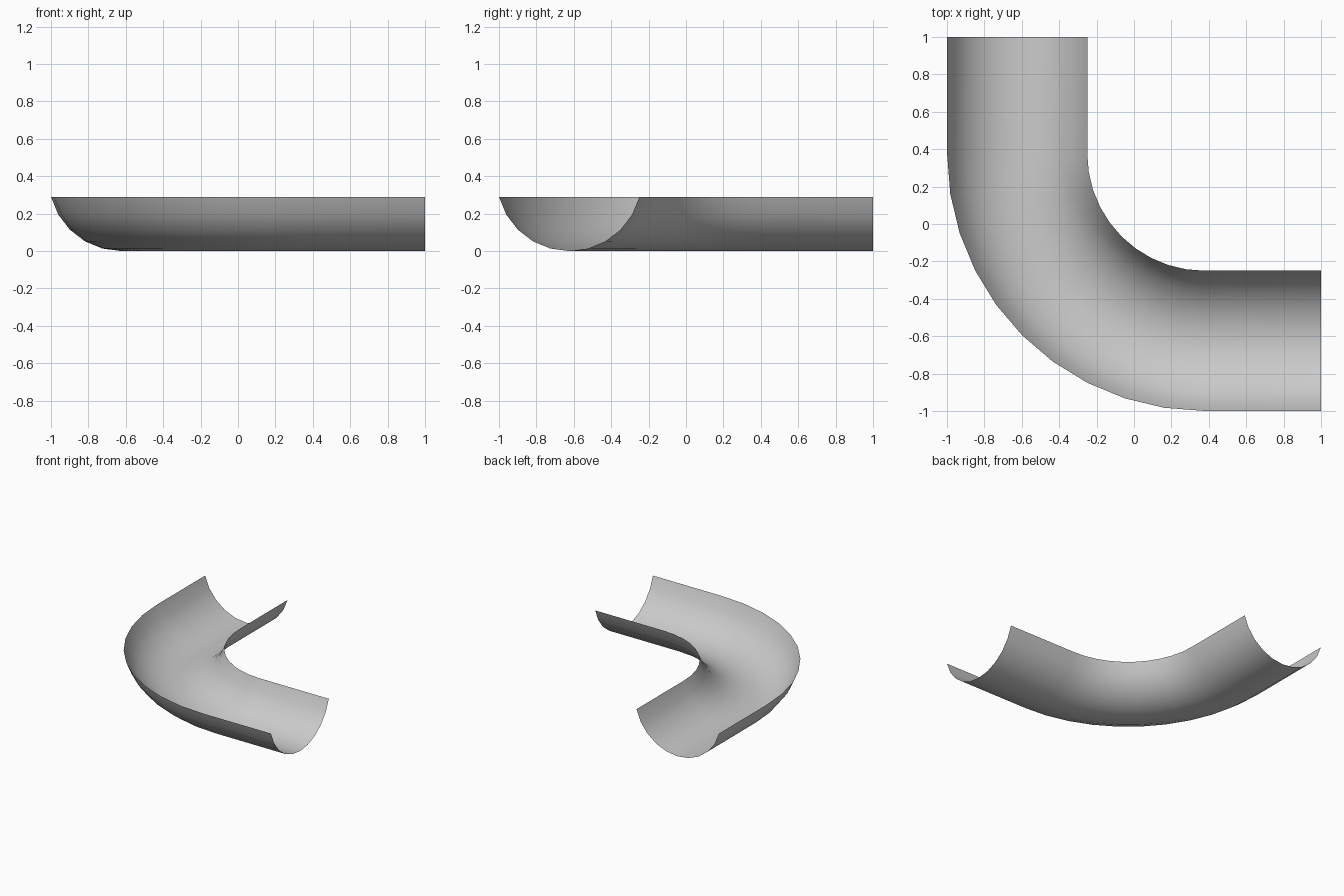
import bpy, bmesh
from math import sin, cos, radians

if "Cube" in bpy.data.objects:
    bpy.data.objects.remove(bpy.data.objects["Cube"])

R = 0.388          # gutter cross-section radius
HALF = 75          # half opening angle of the cross-section
CX = CY = 0.3755   # bend centre, centre-line bend radius is 1
BEND = 1.0

# cross-section: (sideways offset, height), 15 degree steps
profile = [(R * sin(radians(a)), R * (1 - cos(radians(a))))
           for a in range(-HALF, HALF + 1, 15)]

# stations along the path: (origin, outward direction), straight - bend - straight
stations = [((CX, 1.0), (-1, 0))]
for i in range(11):
    a = radians(9 * i)
    stations.append(((CX, CY), (-cos(a), -sin(a))))
stations.append(((1.0, CY), (0, -1)))

# curved channel: open single-skin sheet
bm = bmesh.new()
rows = []
for (ox, oy), (dx, dy) in stations:
    rows.append([bm.verts.new((ox + dx * (BEND + s), oy + dy * (BEND + s), z))
                 for s, z in profile])
for r0, r1 in zip(rows, rows[1:]):
    for j in range(len(profile) - 1):
        bm.faces.new((r0[j], r1[j], r1[j + 1], r0[j + 1]))
bm.normal_update()
if sum(f.normal.z for f in bm.faces) < 0:
    bmesh.ops.reverse_faces(bm, faces=bm.faces[:])
for f in bm.faces:
    f.smooth = True

mesh = bpy.data.meshes.new("curved_channel")
bm.to_mesh(mesh)
bm.free()
channel = bpy.data.objects.new("curved_channel", mesh)
bpy.context.collection.objects.link(channel)
